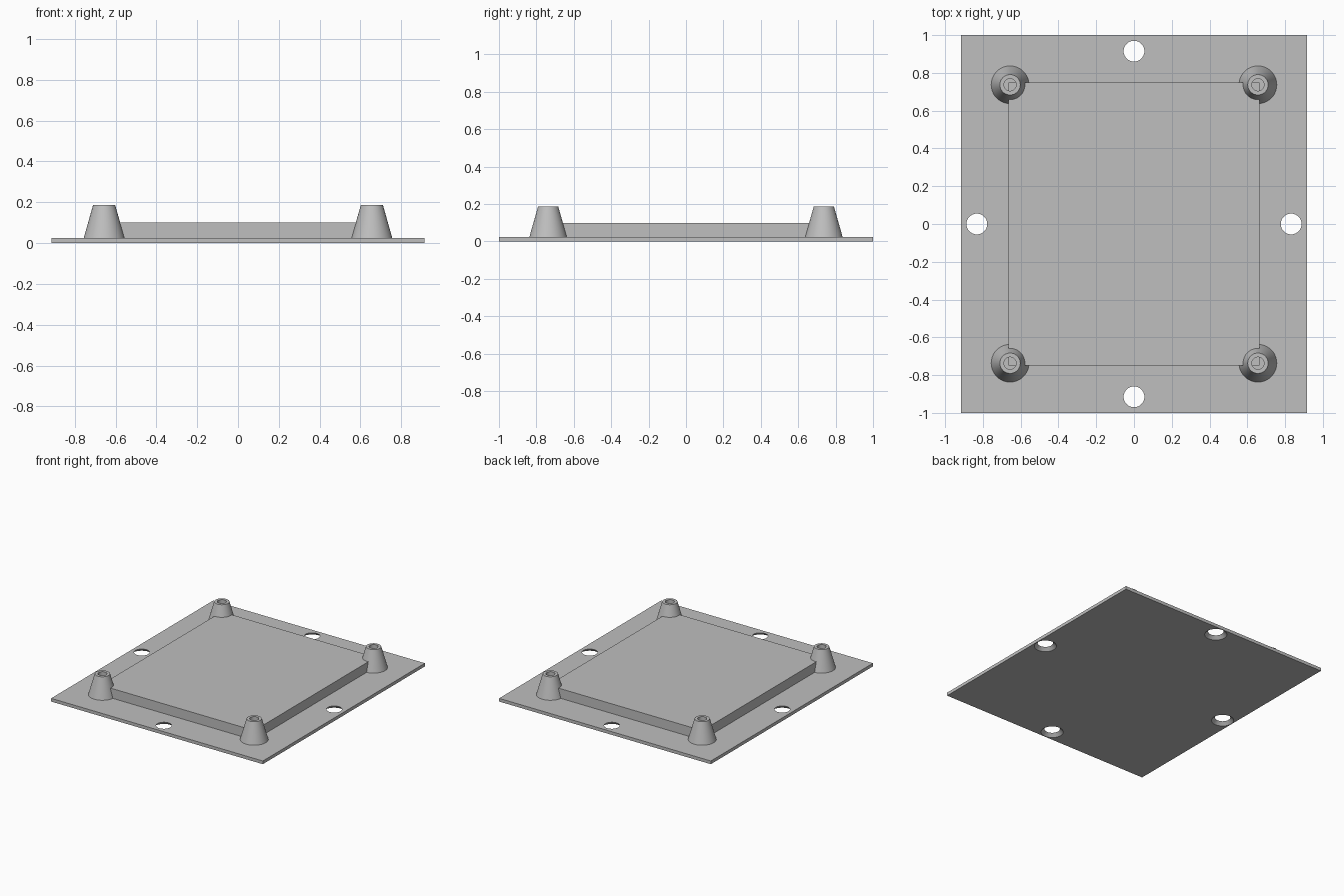
import bpy
import bmesh
from math import radians

cube = bpy.data.objects.get("Cube")
if cube:
    bpy.data.objects.remove(cube, do_unlink=True)

PLATE_TOP = 0.025
BLOCK_TOP = 0.10
POST_TOP = 0.187

grey = bpy.data.materials.new("plain grey")
grey.use_nodes = True
colour = (0.52, 0.52, 0.52, 1)
grey.diffuse_color = colour
grey.node_tree.nodes["Principled BSDF"].inputs["Base Color"].default_value = colour


def activate(ob):
    bpy.ops.object.select_all(action="DESELECT")
    ob.select_set(True)
    bpy.context.view_layer.objects.active = ob


def box(name, width, depth, bottom, top):
    bpy.ops.mesh.primitive_cube_add(size=1, location=(0, 0, (bottom + top) / 2))
    ob = bpy.context.object
    ob.name = name
    ob.scale = (width, depth, top - bottom)
    bpy.ops.object.transform_apply(location=True, scale=True)
    ob.data.materials.append(grey)
    return ob


def lathe(name, profile, x, y):
    """Turn a profile of (radius, height) about the z axis."""
    bm = bmesh.new()
    verts = [bm.verts.new((r, 0, z)) for r, z in profile]
    edges = [bm.edges.new(pair) for pair in zip(verts, verts[1:])]
    bmesh.ops.spin(bm, geom=verts + edges, cent=(0, 0, 0), axis=(0, 0, 1),
                   angle=radians(360), steps=48)
    bmesh.ops.remove_doubles(bm, verts=bm.verts, dist=0.0001)
    bmesh.ops.recalc_face_normals(bm, faces=bm.faces)
    mesh = bpy.data.meshes.new(name)
    bm.to_mesh(mesh)
    bm.free()
    ob = bpy.data.objects.new(name, mesh)
    bpy.context.collection.objects.link(ob)
    ob.location = (x, y, 0)
    mesh.materials.append(grey)
    return ob


def smooth(ob):
    activate(ob)
    bpy.ops.object.shade_smooth_by_angle(angle=radians(30))


# Base plate with four screw holes, countersunk from below
plate = box("base_plate", 1.83, 2.0, 0, PLATE_TOP)
for x, y in ((0, 0.915), (0, -0.915), (0.832, 0), (-0.832, 0)):
    cutter = lathe("hole_cutter", [(0, -0.01), (0.09, -0.01),
                                   (0.045, 0.035), (0, 0.035)], x, y)
    cutter.hide_render = True
    activate(plate)
    cut = plate.modifiers.new("screw_hole", "BOOLEAN")
    cut.operation = "DIFFERENCE"
    cut.solver = "EXACT"
    cut.object = cutter
    bpy.ops.object.modifier_apply(modifier=cut.name)
    bpy.data.objects.remove(cutter, do_unlink=True)
smooth(plate)

# Raised centre block
box("raised_block", 1.33, 1.5, PLATE_TOP, BLOCK_TOP)

# Tapered corner posts with a blind bore
post_profile = [(0, PLATE_TOP + 0.001), (0.032, PLATE_TOP + 0.001),
                (0.032, POST_TOP), (0.054, POST_TOP), (0.1, PLATE_TOP)]
for side, sx in (("left", 1), ("right", -1)):
    for end, sy in (("front", -1), ("back", 1)):
        smooth(lathe(f"{end}_{side}_post", post_profile, sx * 0.656, sy * 0.737))
